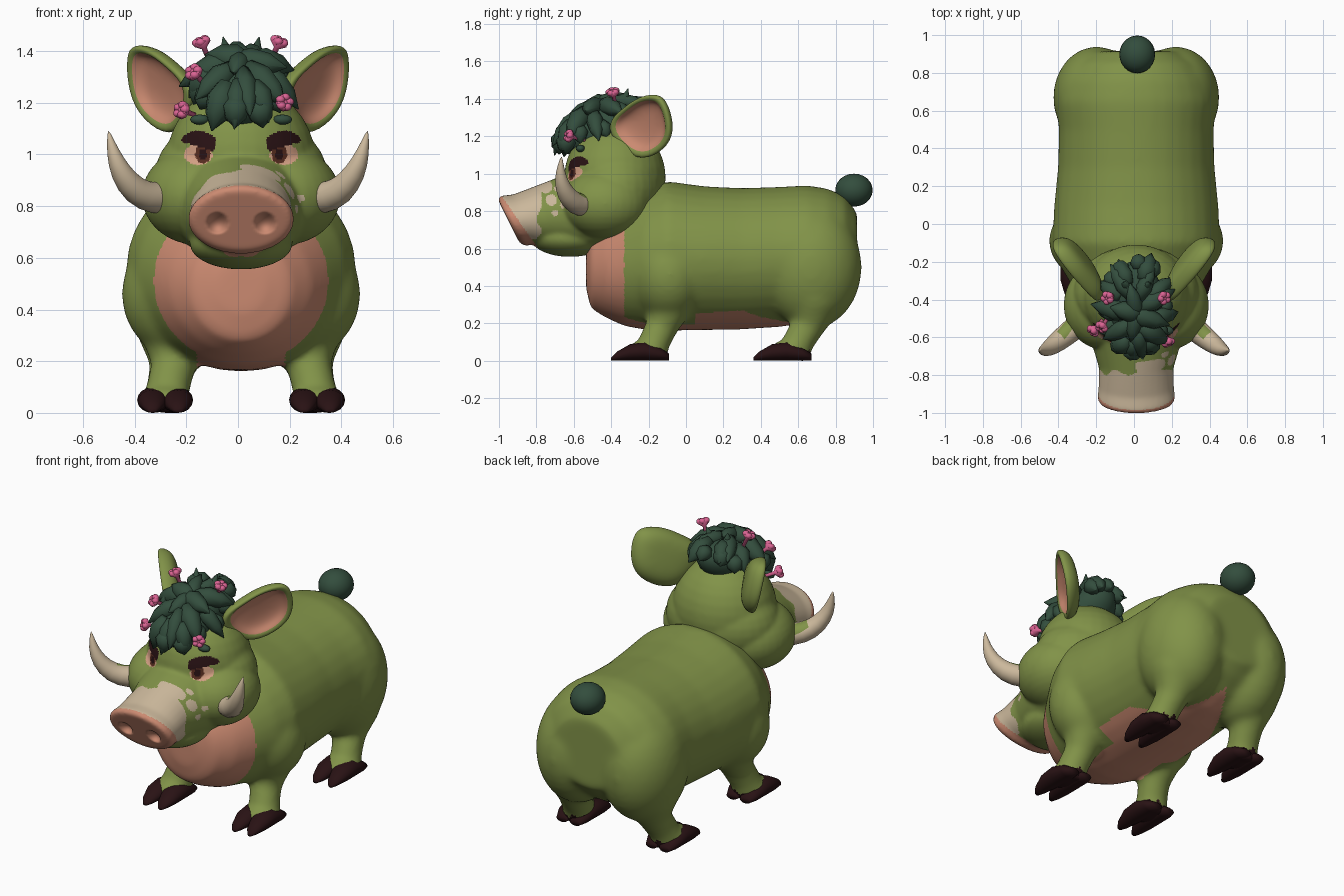
import bpy, bmesh, math, random
from mathutils import Vector, Matrix

random.seed(4)
if "Cube" in bpy.data.objects:
    bpy.data.objects.remove(bpy.data.objects["Cube"], do_unlink=True)
MIDLINE = 0.012


def material(name, r, g, b):
    m = bpy.data.materials.new(name)
    m.use_nodes = True
    m.diffuse_color = (r, g, b, 1)
    m.node_tree.nodes["Principled BSDF"].inputs["Base Color"].default_value = (r, g, b, 1)
    return m


green = material("moss_green", .22, .29, .065)
leaf = material("dark_leaf_green", .033, .075, .047)
cream = material("ivory_cream", .6, .48, .33)
pink = material("skin_pink", .6, .255, .165)
dark = material("hoof_maroon", .022, .006, .007)
iris = material("iris_brown", .1, .027, .015)
white = material("eye_peach", .66, .35, .23)
petal = material("petal_pink", .7, .125, .29)


# Shape helpers
def ball(bm, centre, radii, segs=32, turn=Matrix()):
    mat = Matrix.Translation(centre) @ turn @ Matrix.Diagonal((*radii, 1))
    bmesh.ops.create_uvsphere(bm, u_segments=segs, v_segments=segs // 2, radius=1, matrix=mat)


def skin(bm, rings):
    loops = [[bm.verts.new(p) for p in ring] for ring in rings]
    n = len(loops[0])
    for a, b in zip(loops, loops[1:]):
        for i in range(n):
            bm.faces.new((a[i], a[(i + 1) % n], b[(i + 1) % n], b[i]))
    bm.faces.new(loops[0][::-1])
    bm.faces.new(loops[-1])


def loft(bm, stations, x=0, y=0, segs=32, mirror=1, splay=0):
    """Elliptical sections along y: (y, centre z, half width, half height, tilt)."""
    rings = []
    for sy, cz, rx, rz, *tilt in stations:
        ring = []
        for i in range(segs):
            a = math.tau * i / segs
            dz = rz * math.sin(a)
            px = x + splay * sy + rx * math.cos(a)
            ring.append((mirror * px, y + sy + (tilt[0] if tilt else 0) * dz, cz + dz))
        rings.append(ring)
    skin(bm, rings)


def tube(bm, points, segs=16, side=1):
    """Round sections along a path of (x, y, z, radius)."""
    pts = [Vector((side * p[0], p[1], p[2])) for p in points]
    rings = []
    for i, p in enumerate(pts):
        d = (pts[min(i + 1, len(pts) - 1)] - pts[max(i - 1, 0)]).normalized()
        u = d.cross(Vector((.3, 1, .1))).normalized()
        v = d.cross(u)
        r = points[i][3]
        rings.append([p + r * (u * math.cos(math.tau * k / segs) + v * math.sin(math.tau * k / segs))
                      for k in range(segs)])
    skin(bm, rings)


def finish(name, bm, mats, subdiv=0, shift=MIDLINE):
    bmesh.ops.recalc_face_normals(bm, faces=bm.faces)
    mesh = bpy.data.meshes.new(name)
    bm.to_mesh(mesh)
    bm.free()
    for m in mats:
        mesh.materials.append(m)
    mesh.shade_smooth()
    ob = bpy.data.objects.new(name, mesh)
    bpy.context.collection.objects.link(ob)
    ob.location.x = shift
    if subdiv:
        mod = ob.modifiers.new("Subdivision", "SUBSURF")
        mod.levels = mod.render_levels = subdiv
    return ob


def fuse(ob, voxel, rounds):
    """Blend overlapping volumes into one smooth skin."""
    rm = ob.modifiers.new("Remesh", "REMESH")
    rm.mode, rm.voxel_size = "VOXEL", voxel
    sm = ob.modifiers.new("Smooth", "SMOOTH")
    sm.factor, sm.iterations = .5, rounds
    deps = bpy.context.evaluated_depsgraph_get()
    mesh = bpy.data.meshes.new_from_object(ob.evaluated_get(deps))
    ob.modifiers.clear()
    mats = list(ob.data.materials)
    ob.data = mesh
    mesh.materials.clear()
    for m in mats:
        mesh.materials.append(m)
    mesh.shade_smooth()


def paint(ob, rule):
    for f in ob.data.polygons:
        f.material_index = rule(f.center, f.normal)


def inside(u, v, cu, cv, ru, rv):
    return ((u - cu) / ru) ** 2 + ((v - cv) / rv) ** 2 < 1


# Body with legs, haunches and pink belly
bm = bmesh.new()
loft(bm, [(-.535, .49, .09, .1), (-.51, .48, .19, .2), (-.43, .49, .275, .26), (-.33, .51, .34, .325),
          (-.22, .54, .405, .375), (-.1, .56, .445, .4), (.1, .548, .435, .385), (.3, .545, .415, .378),
          (.5, .555, .41, .375), (.65, .57, .425, .368), (.76, .585, .39, .335), (.85, .6, .32, .28),
          (.915, .59, .22, .2)])
fore = [(.27, -.08, .5, .15), (.26, -.08, .3, .125), (.262, -.13, .18, .087),
        (.282, -.17, .1, .085), (.295, -.19, .02, .088)]
hind = [(.24, .68, .45, .2), (.255, .68, .29, .15), (.265, .65, .18, .09),
        (.282, .6, .1, .085), (.295, .57, .02, .088)]
for s in (1, -1):
    tube(bm, fore, 24, s)
    tube(bm, hind, 24, s)
    ball(bm, (s * .21, .67, .5), (.23, .27, .33))
    ball(bm, (s * .22, -.09, .46), (.243, .21, .255))
    for back in (0, .76):
        ball(bm, (s * .295, back - .21, .055), (.098, .11, .055))
body = finish("body", bm, [green, pink, dark])
fuse(body, .014, 24)


def body_colours(c, n):
    if c.z < .05 + .012 * math.sin(c.x * 90) * math.cos(c.y * 70):
        return 2
    front = c.y < .05
    width = .17 if front else .28 * (1 - max(0, c.y - .3) / .5)
    under = n.z < (-.65 if front else -.4) and abs(c.x) < width and .14 < c.z < .33
    return int(under or (c.y < -.33 and .12 < c.z < .8))


paint(body, body_colours)

# Cloven hooves
toe = [(-.4, .009, .014, .009), (-.37, .024, .036, .024), (-.3, .044, .058, .044),
       (-.22, .05, .062, .05), (-.14, .036, .056, .036), (-.09, .02, .034, .018)]
for label, back in (("front", 0), ("hind", .76)):
    for side, s in (("left", 1), ("right", -1)):
        bm = bmesh.new()
        for k in (-1, 1):
            loft(bm, toe, .294 + k * .042, back, 16, s, -k * .02)
        finish(f"{label}_{side}_hoof", bm, [dark])

# Head with snout, cheeks and jaw
bm = bmesh.new()
ball(bm, (0, -.38, .98), (.288, .272, .292))
ball(bm, (0, -.37, .92), (.335, .255, .24))
loft(bm, [(-.42, .83, .3, .25), (-.62, .79, .24, .215), (-.76, .772, .198, .17, -.15),
          (-.87, .755, .2, .134, -.4), (-.925, .748, .207, .134, -.5), (-.948, .746, .19, .116, -.5)])
ball(bm, (0, -.62, .655), (.2, .21, .1))
for s in (1, -1):
    ball(bm, (s * .17, -.43, .84), (.215, .235, .19))
head = finish("head", bm, [green, pink, cream, dark, white, iris])
fuse(head, .008, 24)
for v in head.data.vertices:
    if v.co.y < -.86:
        gap = math.hypot(abs(v.co.x) - .092, v.co.z - .735) / .042
        v.co.y += .035 * max(0, 1 - gap * gap)

patches = [(-.75, .93, .035), (-.72, .86, .03), (-.7, .79, .018), (-.66, .83, .014), (-.69, .92, .015)]


def face_colours(c, n):
    ax = abs(c.x)
    if c.y + .5 * (c.z - .75) < -.915 + .2 * (.85 - c.z) and .605 < c.z < .88:
        return 1
    if c.y < -.785 + .015 * math.sin(c.x * 30 + c.z * 40) and c.z > .65:
        return 2
    if c.x > 0 and any(inside(c.y, c.z, y, z, r, r) for y, z, r in patches):
        return 2
    if c.y < -.42 and n.y < 0:
        if inside(ax, c.z, .166, 1.042, .07, .05) and c.z > 1.02 + .3 * (ax - .13):
            return 3
        if inside(ax, c.z, .148, 1, .016, .022):
            return 3
        if inside(ax, c.z, .148, 1.003, .03, .038):
            return 5
        if inside(ax, c.z, .166, 1, .055, .04):
            return 4
    return 0


paint(head, face_colours)

# Ears: dished cups with a pink lining, opening outward, forward and slightly down
outline = [(.16, 1.2), (.185, 1.29), (.25, 1.35), (.32, 1.41), (.385, 1.43), (.42, 1.41),
           (.42, 1.3), (.395, 1.19), (.33, 1.11), (.23, 1.06)]
layers = [(.45, -.07), (.85, -.05), (1.02, 0), (.97, .025), (.8, .02), (.7, -.015), (.3, -.03)]
facing = Vector((.8, -.56, -.21))
for side, s in (("left", 1), ("right", -1)):
    rim = [Vector((x, -.38 + 1.42 * (x - .2) - .37 * (z - 1.28), z)) for x, z in outline]
    mid = sum(rim, Vector()) / len(rim)
    rings = []
    for scale, lift in layers:
        ring = [mid + (p - mid) * scale + facing * lift for p in rim]
        rings.append([(s * p.x, p.y, p.z) for p in ring])
    bm = bmesh.new()
    skin(bm, rings)
    bm.faces.ensure_lookup_table()
    for f in bm.faces[4 * len(rim):]:
        f.material_index = 1
    bm.faces[-2].material_index = 0
    finish(f"{side}_ear", bm, [green, pink], 2, 0)

# Tusks, mossy on top near the root
for side, s in (("left", 1), ("right", -1)):
    bm = bmesh.new()
    tube(bm, [(.24, -.49, .84, .065), (.32, -.555, .825, .066), (.4, -.62, .855, .058),
              (.455, -.662, .93, .043), (.485, -.674, 1.01, .026), (.502, -.665, 1.095, .003)], 16, s)
    tusk = finish(f"{side}_tusk", bm, [cream, green], 1, 0)
    paint(tusk, lambda c, n: int(abs(c.x) < .38 and n.y + n.z > .9))

# Leafy mane: a cap leaning forward, covered in loose pointed tufts
bm = bmesh.new()
core, size = Vector((0, -.43, 1.245)), Vector((.145, .25, .125))
lean = Matrix.Rotation(math.radians(20), 4, "X")
ball(bm, core, size, 20, lean)
for polar, count, length in ((10, 4, .14), (36, 7, .15), (60, 9, .13), (80, 12, .07)):
    for i in range(count):
        a = math.tau * (i + random.uniform(-.25, .25)) / count - math.pi / 2
        t = math.radians(polar + random.uniform(-6, 6))
        d = Vector((math.sin(t) * math.cos(a), math.sin(t) * math.sin(a), math.cos(t)))
        down = Vector((math.cos(t) * math.cos(a), math.cos(t) * math.sin(a), -math.sin(t)))
        base = core + lean @ (d * size)
        d, down = lean @ d, lean @ down
        reach = length * random.uniform(.85, 1.2)
        fat = random.uniform(.85, 1.2)
        steps = ((-.35, -.015, .03), (.1, .005, .05), (.55, .018, .038), (1, .024, .002))
        tube(bm, [(*(base + down * reach * k + d * h), r * fat) for k, h, r in steps], 8)
for s in (1, -1):
    tube(bm, [(s * .04, -.33, 1.33, .04), (s * .055, -.33, 1.39, .03), (s * .07, -.31, 1.455, .002)], 8)
finish("mane", bm, [leaf])

# Brow leaves
for side, s in (("left", 1), ("right", -1)):
    bm = bmesh.new()
    ball(bm, (s * .16, -.565, 1.135), (.038, .025, .02), 12)
    finish(f"{side}_brow_leaf", bm, [leaf])

# Flowers on short stems
blooms = [((.1, -.37, 1.33), (.145, -.39, 1.43)), ((-.11, -.37, 1.33), (-.15, -.39, 1.43)),
          ((-.13, -.47, 1.26), (-.18, -.54, 1.315)), ((-.17, -.5, 1.15), (-.225, -.56, 1.17)),
          ((.13, -.54, 1.18), (.165, -.62, 1.2))]
for i, (root, top) in enumerate(blooms):
    root, top = Vector(root), Vector(top)
    d = (top - root).normalized()
    u = d.orthogonal().normalized()
    v = d.cross(u)
    bm = bmesh.new()
    tube(bm, [(*root, .009), (*(top - d * .02), .011), (*top, .035), (*(top + d * .02), .03)], 10)
    for k in range(5):
        a = math.tau * k / 5
        ball(bm, top + (u * math.cos(a) + v * math.sin(a)) * .02 + d * .01, (.019, .019, .016), 10)
    finish(f"flower_{i + 1}", bm, [petal])

# Tail with a round tuft
bm = bmesh.new()
tube(bm, [(.005, .76, .84, .04), (.005, .82, .86, .035), (.005, .87, .89, .05)], 12)
ball(bm, (.005, .898, .912), (.095, .1, .088), 24)
finish("tail", bm, [leaf])
